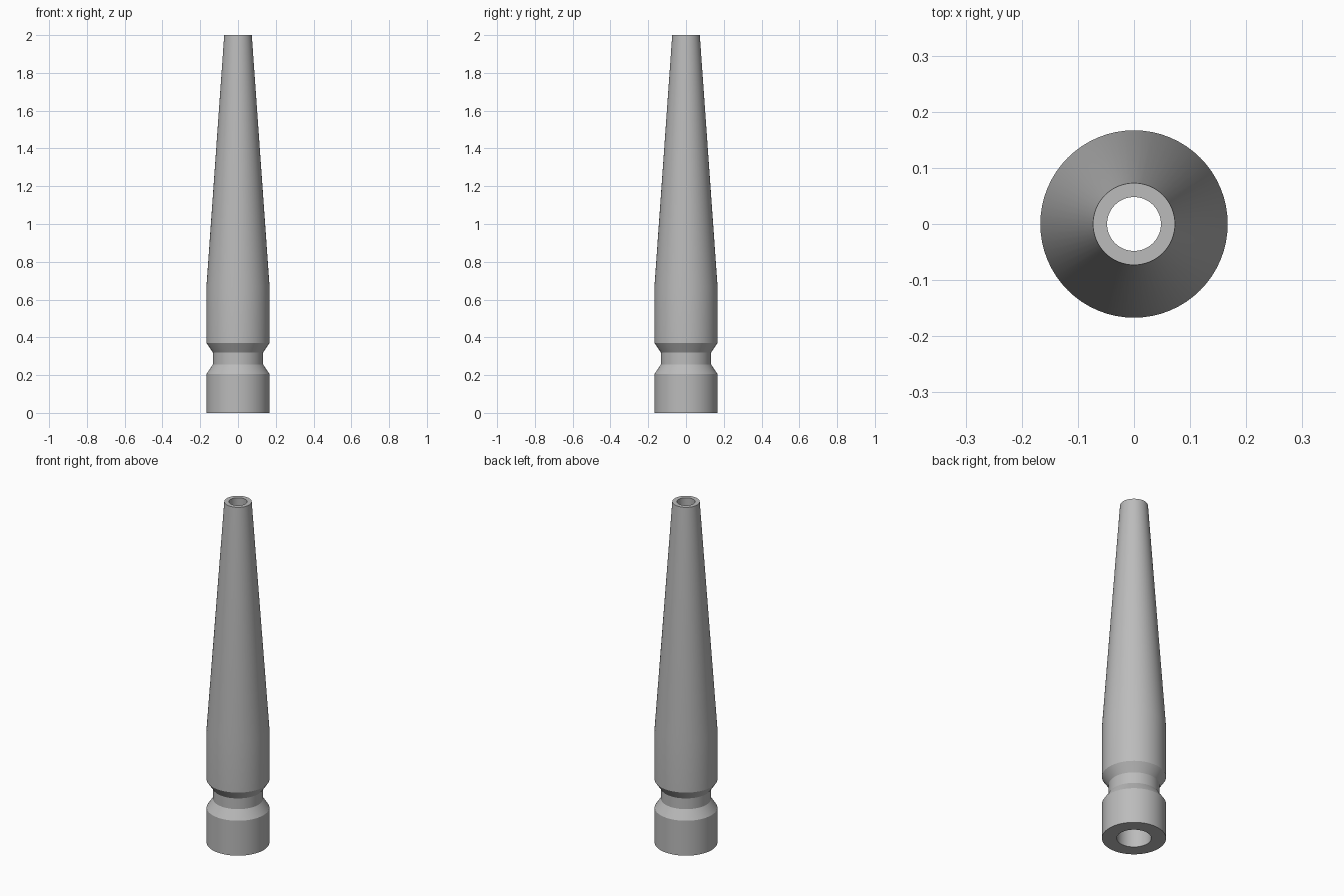
import bpy
import bmesh
from math import cos, sin, tau

cube = bpy.data.objects.get("Cube")
if cube:
    bpy.data.objects.remove(cube, do_unlink=True)

SEGMENTS = 64

# Single plain grey
grey = bpy.data.materials.new("plain grey")
grey.use_nodes = True
colour = (0.5, 0.5, 0.5, 1)
grey.diffuse_color = colour
grey.node_tree.nodes["Principled BSDF"].inputs["Base Color"].default_value = colour


def lathe(name, profile, material):
    """Revolve a closed (radius, height) profile around z."""
    bm = bmesh.new()
    rings = []
    for radius, z in profile:
        rings.append([bm.verts.new((radius * cos(tau * i / SEGMENTS),
                                    radius * sin(tau * i / SEGMENTS), z))
                      for i in range(SEGMENTS)])
    for lower, upper in zip(rings, rings[1:] + rings[:1]):
        for i in range(SEGMENTS):
            j = (i + 1) % SEGMENTS
            bm.faces.new((lower[i], lower[j], upper[j], upper[i]))
    bmesh.ops.recalc_face_normals(bm, faces=bm.faces)
    mesh = bpy.data.meshes.new(name)
    bm.to_mesh(mesh)
    bm.free()
    mesh.materials.append(material)
    obj = bpy.data.objects.new(name, mesh)
    bpy.context.collection.objects.link(obj)
    return obj


# Collar, grooved neck, straight barrel, long taper, then the tapered bore
outer = [(0.167, 0), (0.167, 0.205), (0.133, 0.257), (0.133, 0.32),
         (0.167, 0.37), (0.167, 0.67), (0.073, 2)]
bore = [(0.048, 2), (0.09, 0)]
nozzle = lathe("tapered_nozzle", outer + bore, grey)

# Soft round walls with crisp rims
bpy.context.view_layer.objects.active = nozzle
nozzle.select_set(True)
bpy.ops.object.shade_smooth_by_angle(angle=0.35)
